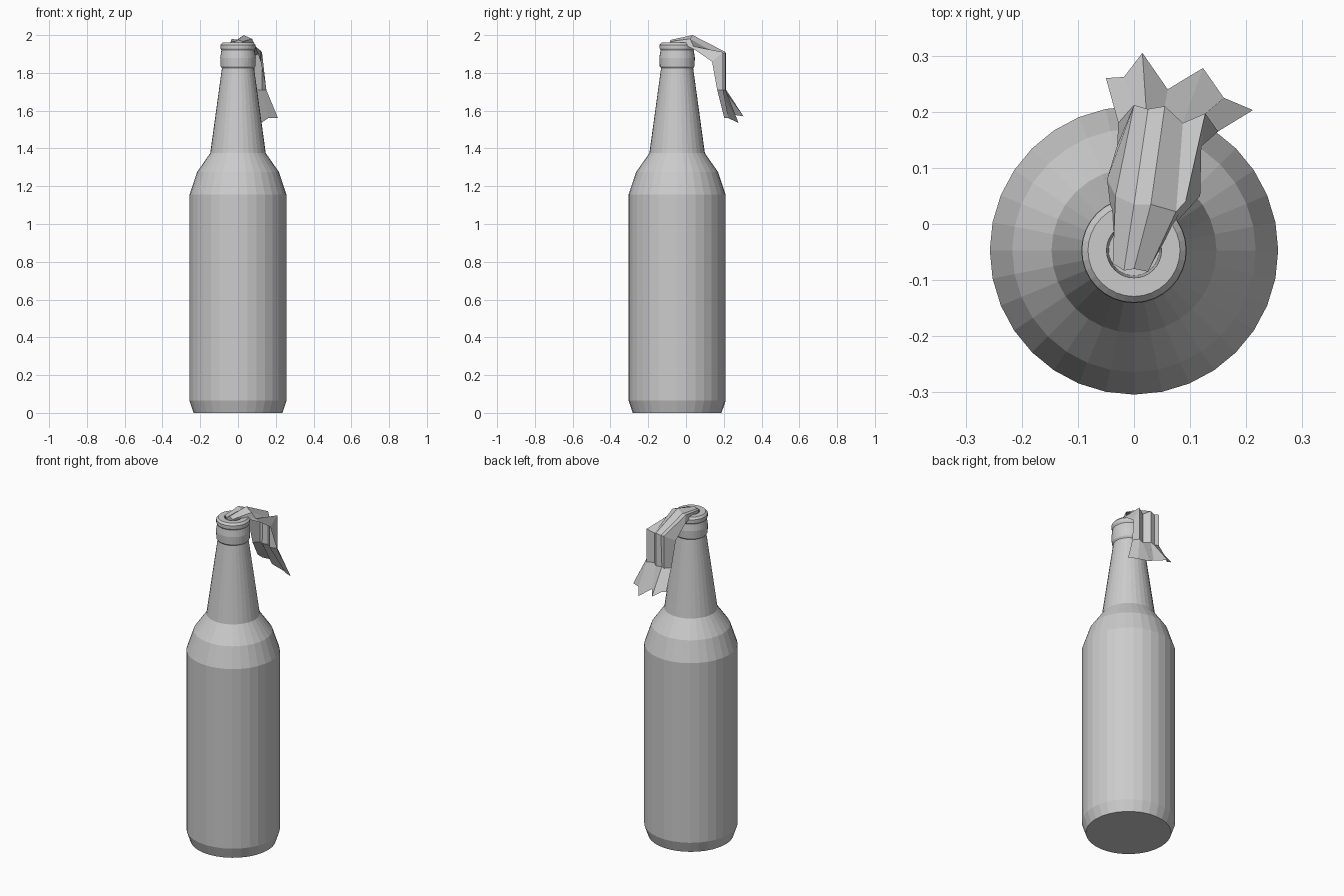
import bpy, bmesh, math

CY = -0.047   # bottle axis sits slightly forward because the cloth hangs behind


def make_object(name, verts, faces, fix_normals):
    mesh = bpy.data.meshes.new(name)
    mesh.from_pydata(verts, [], faces)
    if fix_normals:
        bm = bmesh.new()
        bm.from_mesh(mesh)
        bmesh.ops.recalc_face_normals(bm, faces=bm.faces)
        bm.to_mesh(mesh)
        bm.free()
    obj = bpy.data.objects.new(name, mesh)
    bpy.context.collection.objects.link(obj)
    return obj


def lathe(name, profile, sides):
    verts, faces = [], []
    for r, z in profile:
        for i in range(sides):
            a = 2 * math.pi * i / sides
            verts.append((r * math.cos(a), CY + r * math.sin(a), z))
    for k in range(len(profile) - 1):
        for i in range(sides):
            j = (i + 1) % sides
            faces.append((k * sides + i, k * sides + j,
                          (k + 1) * sides + j, (k + 1) * sides + i))
    last = (len(profile) - 1) * sides
    faces.append(tuple(range(sides))[::-1])
    faces.append(tuple(range(last, last + sides)))
    return make_object(name, verts, faces, True)


def pleated_strip(name, rows):
    n = len(rows[0])
    verts = [p for row in rows for p in row]
    faces = [(k * n + i, k * n + i + 1, (k + 1) * n + i + 1, (k + 1) * n + i)
             for k in range(len(rows) - 1) for i in range(n - 1)]
    return make_object(name, verts, faces, False)


# Bottle: body, shoulder, neck, collar, lip and mouth recess
lathe("bottle", [
    (0.232, 0.005), (0.235, 0.0), (0.257, 0.065), (0.257, 1.155),
    (0.217, 1.275), (0.147, 1.375), (0.085, 1.825), (0.092, 1.835),
    (0.094, 1.88), (0.088, 1.92), (0.093, 1.93), (0.093, 1.948),
    (0.082, 1.96), (0.049, 1.96), (0.045, 1.85)][1:], 32)

# Cloth: pleated rows from the mouth, over the lip, down and out to the hem
mouth = [(-0.035, -0.03, 1.96), (-0.038, -0.07, 1.968), (-0.018, -0.083, 1.965),
         (0.0, -0.08, 1.975), (0.025, -0.085, 1.965), (0.038, -0.06, 1.97),
         (0.045, -0.03, 1.96)]
over_lip = [(-0.048, 0.08, 1.94), (-0.033, 0.05, 1.98), (0.0, 0.035, 1.975),
            (0.03, 0.035, 2.0), (0.075, 0.022, 1.98), (0.092, 0.04, 1.94),
            (0.118, 0.05, 1.92)]
bend = [(-0.03, 0.14, 1.86), (0.0, 0.212, 1.905), (0.025, 0.205, 1.90),
        (0.055, 0.21, 1.91), (0.087, 0.18, 1.89), (0.127, 0.197, 1.91),
        (0.12, 0.138, 1.86)]
waist = [(-0.028, 0.18, 1.71), (0.0, 0.212, 1.71), (0.022, 0.2, 1.71),
         (0.055, 0.21, 1.71), (0.087, 0.18, 1.71), (0.127, 0.197, 1.71),
         (0.15, 0.165, 1.71)]
hem = [(-0.05, 0.26, 1.60), (-0.018, 0.262, 1.59), (0.015, 0.305, 1.57),
       (0.06, 0.24, 1.58), (0.123, 0.278, 1.535), (0.16, 0.225, 1.56),
       (0.212, 0.203, 1.56)]
tucked = [(x * 0.6, CY + (y - CY) * 0.6, 1.86) for x, y, z in mouth]
pleated_strip("cloth", [tucked, mouth, over_lip, bend, waist, hem])
